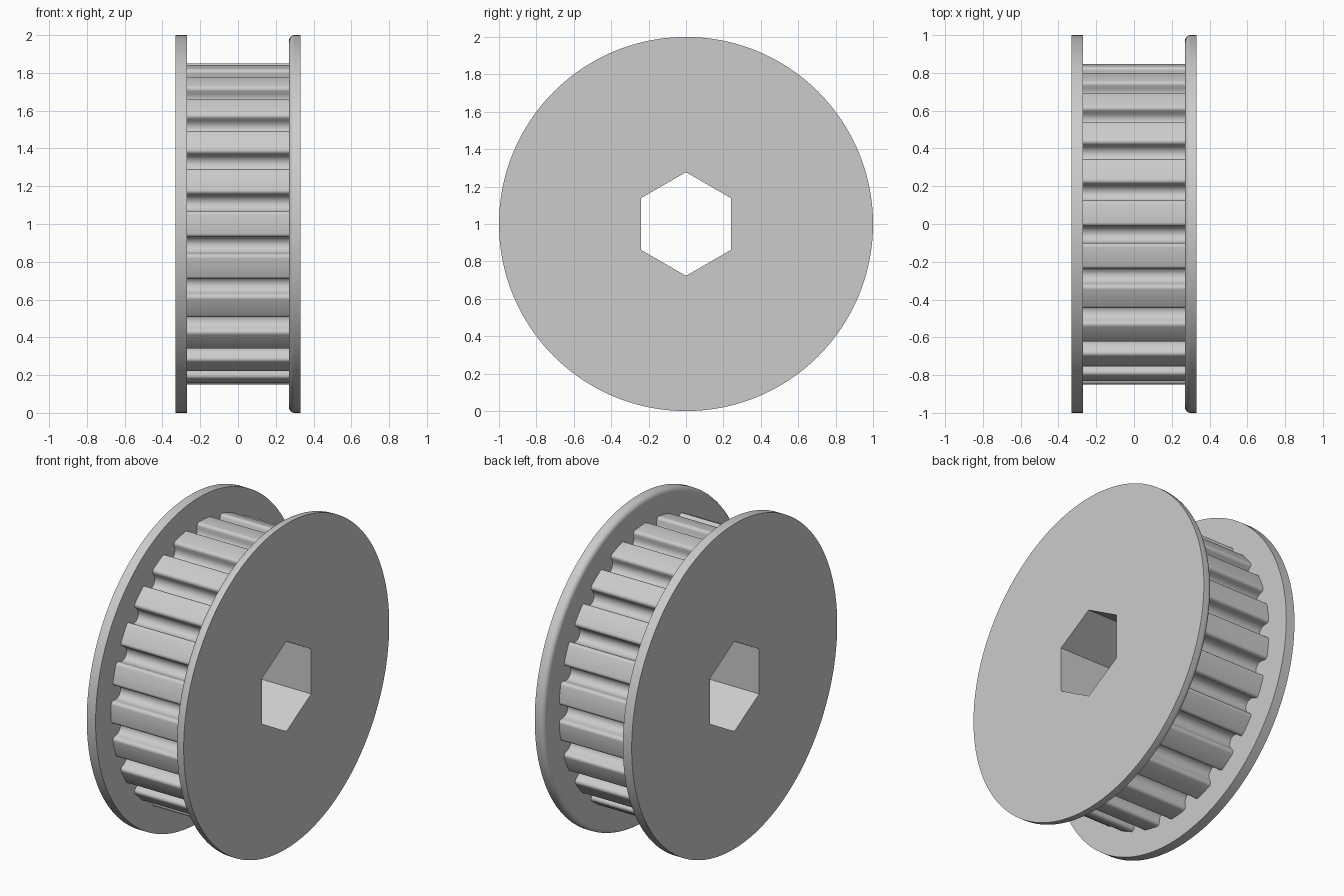
import bpy
import bmesh
from math import sin, cos, radians, pi, tau

if "Cube" in bpy.data.objects:
    bpy.data.objects.remove(bpy.data.objects["Cube"])

TEETH = 23
RIM, TIP = 1.0, 0.85           # flange and tooth tip radii
HALF, INNER = 0.33, 0.27       # outer and inner flange faces along x
FLAT = 0.24                    # centre to flat of the hex bore
FILLET = 0.03
SEGS = 192

metal = bpy.data.materials.new("grey metal")
metal.use_nodes = True
GREY = (0.6, 0.6, 0.6, 1)
metal.diffuse_color = GREY
metal.node_tree.nodes["Principled BSDF"].inputs["Base Color"].default_value = GREY


def loft(name, rings):
    """Skin rings of (x, [(angle, radius), ...]) around the x axis."""
    bm = bmesh.new()
    loops = [[bm.verts.new((x, r * cos(a), RIM + r * sin(a))) for a, r in pts]
             for x, pts in rings]
    for low, high in zip(loops, loops[1:]):
        n = len(low)
        for j in range(n):
            k = (j + 1) % n
            bm.faces.new((low[j], low[k], high[k], high[j]))
    mesh = bpy.data.meshes.new(name)
    bm.to_mesh(mesh)
    bm.free()
    mesh.materials.append(metal)
    obj = bpy.data.objects.new(name, mesh)
    bpy.context.collection.objects.link(obj)
    bpy.ops.object.select_all(action='DESELECT')
    obj.select_set(True)
    bpy.context.view_layer.objects.active = obj
    bpy.ops.object.shade_smooth_by_angle(angle=radians(30))
    return obj


def circle(r):
    return [(tau * i / SEGS, r) for i in range(SEGS)]


def hexagon(n):
    angles = [radians(30) + tau * i / n for i in range(n)]
    return [(a, FLAT / cos((a + pi / 6) % (pi / 3) - pi / 6)) for a in angles]


def hex_ring():
    # same start angle as the circles
    return [(a, FLAT / cos((a + pi / 6) % (pi / 3) - pi / 6)) for a, _ in circle(1)]


# Flange with square edges
loft("right_flange", [(-HALF, hex_ring()), (-HALF, circle(RIM)),
                      (-INNER, circle(RIM)), (-INNER, hex_ring())])

# Flange with a rounded inner edge
steps = [pi / 2 * i / 8 for i in range(9)]
rounded = [(INNER + FILLET * (1 - cos(t)), circle(RIM - FILLET * (1 - sin(t))))
           for t in reversed(steps)]
loft("left_flange", [(INNER, hex_ring()), (INNER, circle(RIM - FILLET - 0.01))]
     + rounded[::-1] + [(HALF, circle(RIM)), (HALF, hex_ring())])

# Half groove section: lip arc, then round bottom, as (offset, radius)
GROOVE, LIP, DEPTH = 0.045, 0.02, 0.085
quarter = [pi / 2 * i / 6 for i in range(7)]
half = [(GROOVE + LIP - LIP * sin(t), TIP - LIP + LIP * cos(t)) for t in quarter]
half += [(GROOVE * cos(t), TIP - DEPTH + GROOVE * (1 - sin(t))) for t in quarter]
groove = [(-d, r) for d, r in half] + [(d, r) for d, r in reversed(half[:-1])]

# Toothed drum, one tooth centred on the front
outline = []
for i in range(TEETH):
    tooth = pi + tau * i / TEETH
    outline.append((tooth, TIP))
    centre = tooth + pi / TEETH
    outline += [(centre + d / (TIP - LIP), r) for d, r in groove]
loft("toothed_drum", [(-INNER, outline), (INNER, outline)])

# Hexagonal bore wall, facing the axis
loft("hex_bore", [(HALF, hexagon(6)), (-HALF, hexagon(6))])
